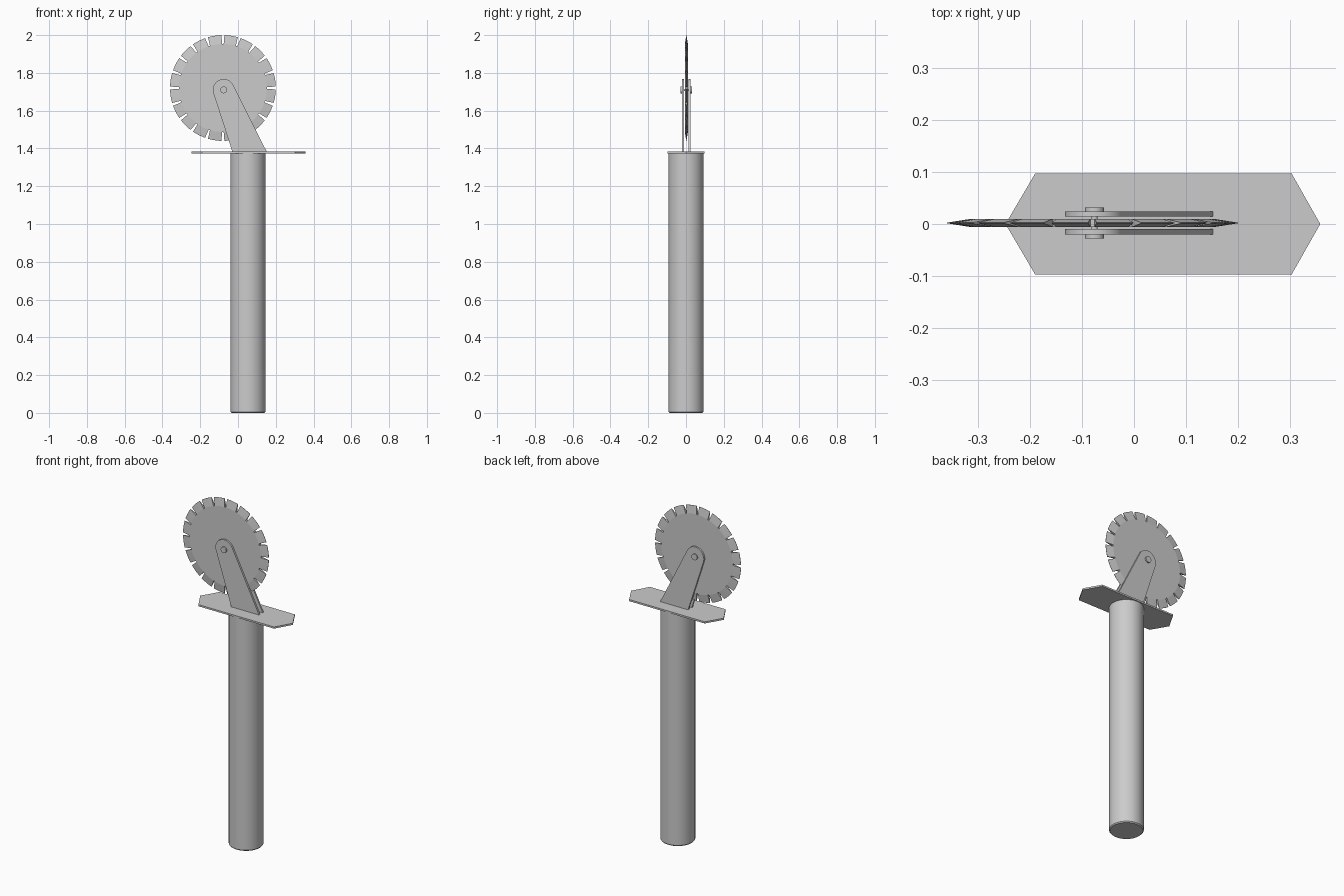
import bpy, bmesh
from math import pi, sin, cos, radians
from mathutils import Vector

if "Cube" in bpy.data.objects:
    bpy.data.objects.remove(bpy.data.objects["Cube"])

YC = 0.002              # mid-plane of the wheel and fork
AXLE = (-0.076, 1.71)   # pin position in x, z


def make_object(name, bm, smooth=False):
    bmesh.ops.recalc_face_normals(bm, faces=bm.faces)
    mesh = bpy.data.meshes.new(name)
    bm.to_mesh(mesh)
    bm.free()
    obj = bpy.data.objects.new(name, mesh)
    bpy.context.collection.objects.link(obj)
    if smooth:
        bpy.ops.object.select_all(action='DESELECT')
        obj.select_set(True)
        bpy.context.view_layer.objects.active = obj
        bpy.ops.object.shade_smooth_by_angle(angle=radians(30))
    return obj


def extrude_profile(name, points, offset, smooth=False):
    bm = bmesh.new()
    face = bm.faces.new([bm.verts.new(p) for p in points])
    new = bmesh.ops.extrude_face_region(bm, geom=[face])["geom"]
    # the source face stays as the opposite cap
    bmesh.ops.translate(bm, vec=Vector(offset),
                        verts=[v for v in new if isinstance(v, bmesh.types.BMVert)])
    if not any(len(f.verts) == len(points) and abs((f.calc_center_median() - face.calc_center_median()).length) > 1e-5
               for f in bm.faces):
        raise RuntimeError("profile not capped")
    return make_object(name, bm, smooth)


def disc(cx, cz, r, y, n):
    return [(cx + r * cos(2 * pi * i / n), y, cz + r * sin(2 * pi * i / n)) for i in range(n)]


# Handle: round bar with small chamfers
bm = bmesh.new()
rings = []
N = 64
for r, z in [(0.088, 0), (0.093, 0.006), (0.093, 1.374)]:
    rings.append([bm.verts.new((0.053 + r * cos(2 * pi * i / N), r * sin(2 * pi * i / N), z)) for i in range(N)])
bm.faces.new(rings[0])
bm.faces.new(rings[-1])
for a, b in zip(rings, rings[1:]):
    for i in range(N):
        j = (i + 1) % N
        bm.faces.new((a[i], a[j], b[j], b[i]))
make_object("handle", bm, True)

# Guard: long hexagonal plate
hexagon = [(-0.247, 0), (-0.19, -0.097), (0.303, -0.097), (0.358, 0), (0.303, 0.097), (-0.19, 0.097)]
extrude_profile("guard", [(x, y, 1.374) for x, y in hexagon], (0, 0, 0.01))

# Fork: two tapered plates with rounded tops
R = 0.057
arc = [radians(28 + (197 - 28) * i / 20) for i in range(21)]
outline = [(-0.03, 1.383), (0.152, 1.383)] + [(AXLE[0] + R * cos(a), AXLE[1] + R * sin(a)) for a in arc]
for side, y in (("front", YC - 0.022), ("back", YC + 0.012)):
    extrude_profile("fork_" + side, [(x, y, z) for x, z in outline], (0, 0.01, 0), True)

# Axle: thin shaft with a round head at each end
extrude_profile("axle_shaft", disc(*AXLE, 0.006, YC - 0.025, 24), (0, 0.05, 0), True)
for side, y in (("front", YC - 0.03), ("back", YC + 0.022)):
    extrude_profile("axle_head_" + side, disc(*AXLE, 0.018, y, 32), (0, 0.008, 0), True)

# Cutting wheel: flat disc whose bevelled rim is split into teeth
CX, CZ, RO, RI = -0.08, 1.72, 0.28, 0.233
TEETH, SEG = 20, 5
STEP = 2 * pi / TEETH
GAP_IN, GAP_OUT = 0.004 / RI, 0.008 / RO
bm = bmesh.new()


def arc_verts(tooth, r, gap, y):
    start = pi / 2 + tooth * STEP + gap
    return [bm.verts.new((CX + r * cos(a), YC + y, CZ + r * sin(a)))
            for a in (start + (STEP - 2 * gap) * i / SEG for i in range(SEG + 1))]


teeth = []
for t in range(TEETH):
    teeth.append([arc_verts(t, RI, GAP_IN, -0.008), arc_verts(t, RO, GAP_OUT, -0.0006),
                  arc_verts(t, RO, GAP_OUT, 0.0006), arc_verts(t, RI, GAP_IN, 0.008)])
for t, tooth in enumerate(teeth):
    for a, b in zip(tooth, tooth[1:]):
        for i in range(SEG):
            bm.faces.new((a[i], a[i + 1], b[i + 1], b[i]))
    for end in (0, -1):
        bm.faces.new([row[end] for row in tooth])
    nxt = teeth[(t + 1) % TEETH]
    bm.faces.new((tooth[0][-1], nxt[0][0], nxt[3][0], tooth[3][-1]))
for row in (0, 3):
    bm.faces.new([v for tooth in teeth for v in tooth[row]])
make_object("cutting_wheel", bm)
